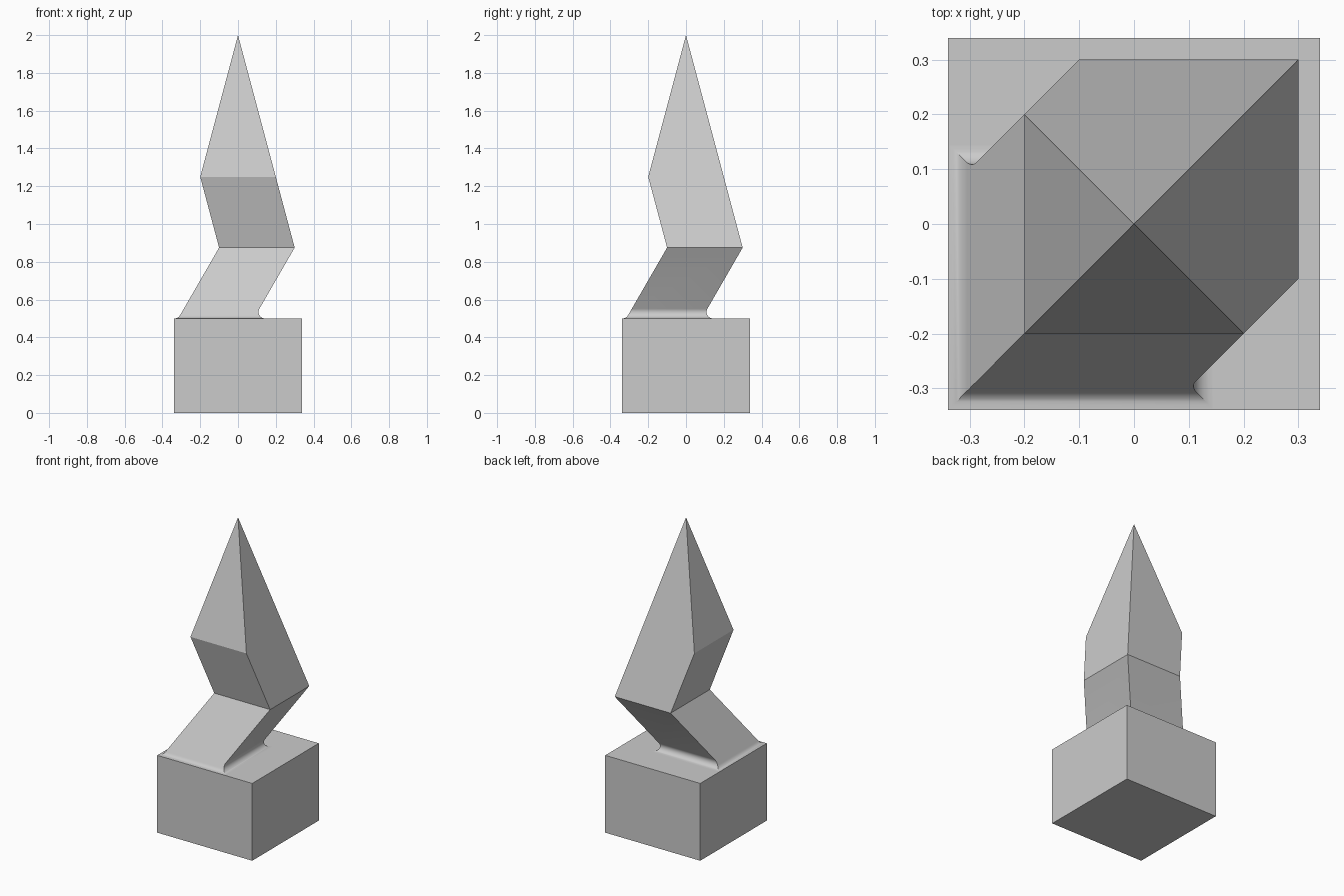
import bpy
import math

cube = bpy.data.objects.get("Cube")
if cube:
    bpy.data.objects.remove(cube, do_unlink=True)

grey = bpy.data.materials.new("stone grey")
grey.use_nodes = True
colour = (0.6, 0.6, 0.6, 1)
grey.diffuse_color = colour
grey.node_tree.nodes["Principled BSDF"].inputs["Base Color"].default_value = colour


def square_loft(name, rings, apex=None, cap_bottom=False):
    """Loft squares given as (z, low, high), with low/high used on both x and y."""
    verts, faces = [], []
    for z, lo, hi in rings:
        verts += [(lo, lo, z), (hi, lo, z), (hi, hi, z), (lo, hi, z)]
    for r in range(len(rings) - 1):
        for i in range(4):
            j = (i + 1) % 4
            a = 4 * r
            faces.append((a + i, a + j, a + 4 + j, a + 4 + i))
    if apex is not None:
        top = len(verts) - 4
        verts.append((0, 0, apex))
        faces += [(top + i, top + (i + 1) % 4, top + 4) for i in range(4)]
    if cap_bottom:
        faces.append((3, 2, 1, 0))
    mesh = bpy.data.meshes.new(name)
    mesh.from_pydata(verts, [], faces)
    mesh.materials.append(grey)
    obj = bpy.data.objects.new(name, mesh)
    bpy.context.collection.objects.link(obj)
    bpy.ops.object.select_all(action="DESELECT")
    obj.select_set(True)
    bpy.context.view_layer.objects.active = obj
    bpy.ops.object.shade_smooth_by_angle(angle=math.radians(25))
    return obj


# Leaning shaft meets the base through a rounded fillet
BASE_TOP, BEND = 0.5, 0.875
RADIUS = 0.0345
LEAN = math.radians(30)
shift = (BEND - BASE_TOP) * math.tan(LEAN)
foot_lo, foot_hi = -0.1 - shift, 0.3 - shift
centre_lo = foot_lo - RADIUS * math.tan(math.radians(30))
centre_hi = foot_hi + RADIUS / math.tan(math.radians(30))


def fillet_ring(angle):
    h = RADIUS * (1 - math.cos(angle))
    reach = RADIUS * math.sin(angle)
    lo = centre_lo + reach if angle < math.radians(60) else foot_lo + h * math.tan(LEAN)
    return (BASE_TOP + h, lo, centre_hi - reach)


fillet = [fillet_ring(math.radians(10 * k)) for k in range(13)]

# Block base, its top left open under the shaft
square_loft("base_block",
            [(0, -0.34, 0.34), (BASE_TOP, -0.34, 0.34), fillet[0]],
            cap_bottom=True)

# Shaft with fillet, backward bend and pointed tip
square_loft("bent_spike",
            fillet + [(BEND, -0.1, 0.3), (1.25, -0.2, 0.2)], apex=2.0)
